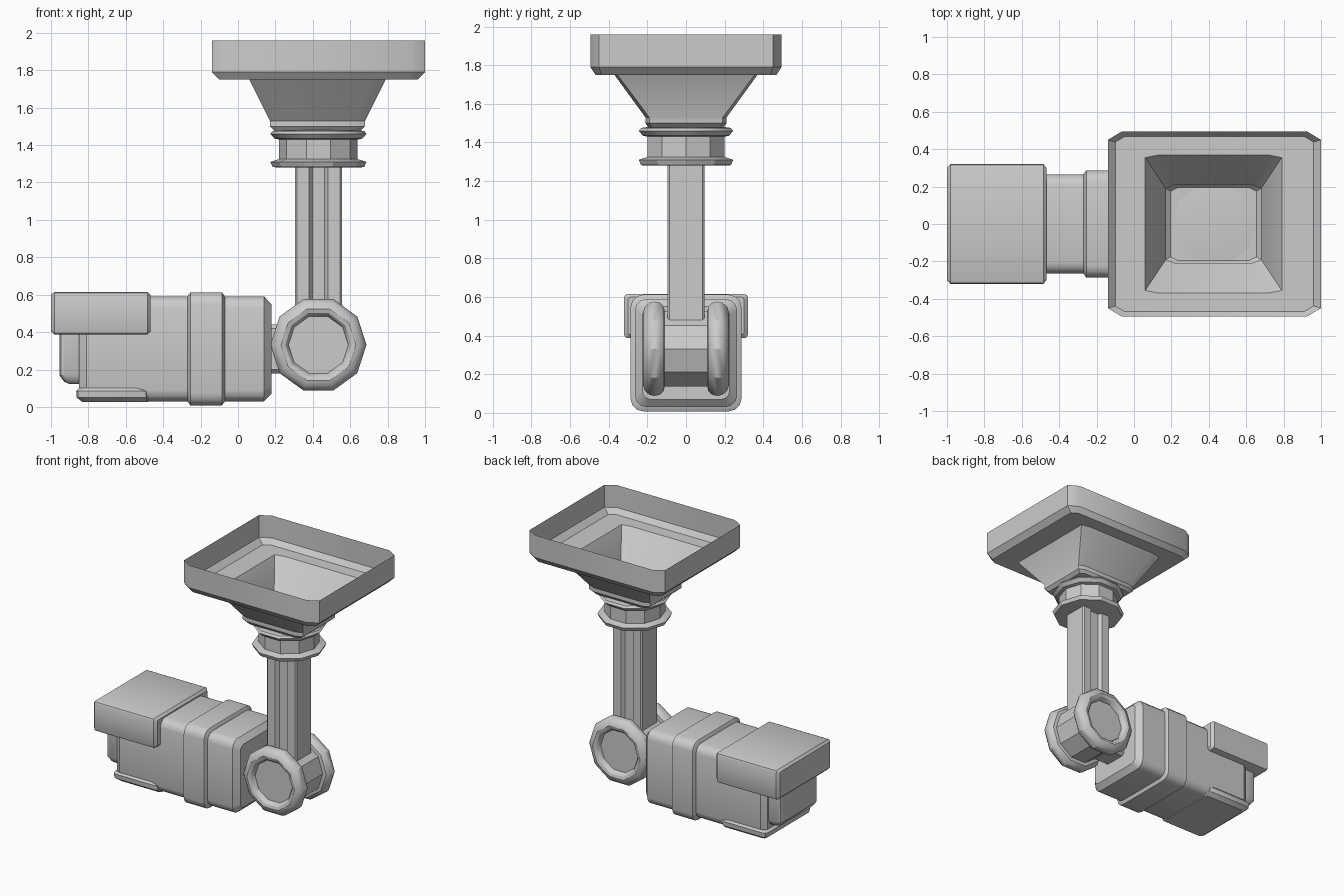
import bpy, bmesh, math
from mathutils import Vector

if "Cube" in bpy.data.objects:
    bpy.data.objects.remove(bpy.data.objects["Cube"])

CX = 0.43            # axis of mount, pole and hinge
HZ = 0.332           # hinge height


def loft(name, rings, cap_start=True, cap_end=True):
    """Skin a list of equal-length point rings."""
    bm = bmesh.new()
    vs = [[bm.verts.new(p) for p in ring] for ring in rings]
    n = len(vs[0])
    for a, b in zip(vs, vs[1:]):
        for i in range(n):
            j = (i + 1) % n
            bm.faces.new((a[i], a[j], b[j], b[i]))
    if cap_start:
        bm.faces.new(vs[0][::-1])
    if cap_end:
        bm.faces.new(vs[-1])
    bmesh.ops.recalc_face_normals(bm, faces=bm.faces[:])
    me = bpy.data.meshes.new(name)
    bm.to_mesh(me)
    bm.free()
    ob = bpy.data.objects.new(name, me)
    bpy.context.collection.objects.link(ob)
    bpy.ops.object.select_all(action='DESELECT')
    ob.select_set(True)
    bpy.context.view_layer.objects.active = ob
    bpy.ops.object.shade_smooth_by_angle(angle=math.radians(32))
    return ob


def corner_rect(hu, hv, cu, cv, seg=1):
    """Rectangle outline with cut (seg=1) or rounded corners."""
    pts = []
    for k, (su, sv) in enumerate(((1, 1), (-1, 1), (-1, -1), (1, -1))):
        for i in range(seg + 1):
            a = math.pi / 2 * (k + i / seg)
            pts.append((su * (hu - cu) + cu * math.cos(a),
                        sv * (hv - cv) + cv * math.sin(a)))
    return pts


def along_x(x, hy, z0, z1, c, seg=3):
    zc, hz = (z0 + z1) / 2, (z1 - z0) / 2
    return [Vector((x, u, zc + v)) for u, v in corner_rect(hy, hz, c, c, seg)]


def along_z(z, x0, x1, hy, cu, cv, seg=1):
    xc, hx = (x0 + x1) / 2, (x1 - x0) / 2
    return [Vector((xc + u, v, z)) for u, v in corner_rect(hx, hy, cu, cv, seg)]


def decagon(r, t, axis, side=1):
    pts = []
    for i in range(10):
        a = math.tau * i / 10
        c, s = r * math.cos(a), r * math.sin(a)
        pts.append(Vector((CX + c, s, t)) if axis == 'z'
                   else Vector((CX + c, t * side, HZ + s)))
    return pts


# Ceiling mount: open tray and funnel in one sheet
loft("ceiling_mount", [
    along_z(1.96, -0.14, 1.00, 0.495, 0.075, 0.045),
    along_z(1.79, -0.14, 1.00, 0.495, 0.075, 0.045),
    along_z(1.75, -0.10, 0.96, 0.468, 0.05, 0.03),
    along_z(1.75, 0.06, 0.79, 0.37, 0.075, 0.015),
    along_z(1.53, 0.17, 0.68, 0.21, 0.05, 0.02),
    along_z(1.50, 0.17, 0.68, 0.21, 0.05, 0.02),
    along_z(1.478, 0.195, 0.655, 0.195, 0.04, 0.02),
], cap_start=False)

# Flanged collar below the funnel
loft("collar", [decagon(r, z, 'z') for r, z in (
    (0.22, 1.28), (0.245, 1.283), (0.257, 1.31), (0.21, 1.325), (0.21, 1.43),
    (0.235, 1.435), (0.257, 1.46), (0.245, 1.475), (0.21, 1.48))])

# Pole with a groove on front and back
half = [(0.125, -0.085), (0.125, 0.085), (0.115, 0.095), (0.051, 0.095),
        (0.033, 0.07)]
section = half[1:] + [(-x, y) for x, y in reversed(half[1:])]
section += [(-x, -y) for x, y in section]
loft("pole", [[Vector((CX + x, y, z)) for x, y in section]
              for z in (0.45, 1.29)])

# Hinge drum with a dished wheel on either side
loft("hinge_drum", [decagon(0.205, y, 'y') for y in (-0.13, 0.13)])
for label, side in (("front", -1), ("back", 1)):
    loft(label + "_hinge_wheel", [decagon(r, y, 'y', side) for r, y in (
        (0.16, 0.18), (0.165, 0.20), (0.178, 0.215), (0.20, 0.222),
        (0.228, 0.213), (0.25, 0.19), (0.257, 0.165), (0.25, 0.135),
        (0.23, 0.115), (0.20, 0.11))])

# Neck joining the hinge to the camera
loft("neck", [along_x(x, 0.10, 0.18, 0.44, 0.02, 1) for x in (0.15, 0.36)])

# Camera housing
loft("camera_body", [
    along_x(-0.85, 0.235, 0.06, 0.56, 0.04),
    along_x(-0.81, 0.265, 0.03, 0.59, 0.06),
    along_x(0.14, 0.265, 0.03, 0.59, 0.06),
    along_x(0.178, 0.225, 0.07, 0.55, 0.04)])

# Raised band around the housing
loft("body_band", [
    along_x(-0.27, 0.265, 0.03, 0.59, 0.06),
    along_x(-0.255, 0.287, 0.008, 0.612, 0.065),
    along_x(-0.085, 0.287, 0.008, 0.612, 0.065),
    along_x(-0.07, 0.265, 0.03, 0.59, 0.06)])

# Sun hood over the lens end
loft("sun_hood", [
    along_x(-1.0, 0.30, 0.405, 0.60, 0.012, 2),
    along_x(-0.982, 0.32, 0.387, 0.615, 0.018, 2),
    along_x(-0.485, 0.32, 0.387, 0.615, 0.018, 2),
    along_x(-0.467, 0.30, 0.405, 0.60, 0.012, 2)])

# Lens block under the hood
loft("lens_block", [
    along_z(0.122, -0.90, -0.78, 0.19, 0.02, 0.02, 2),
    along_z(0.135, -0.93, -0.78, 0.21, 0.03, 0.03, 2),
    along_z(0.17, -0.955, -0.78, 0.225, 0.03, 0.03, 2),
    along_z(0.42, -0.955, -0.78, 0.225, 0.03, 0.03, 2)])

# Lower lip wrapped around the front of the housing
loft("lower_lip", [
    along_z(0.025, -0.83, -0.48, 0.24, 0.02, 0.02, 2),
    along_z(0.05, -0.862, -0.48, 0.272, 0.03, 0.03, 2),
    along_z(0.085, -0.865, -0.485, 0.276, 0.03, 0.03, 2),
    along_z(0.10, -0.85, -0.51, 0.265, 0.03, 0.03, 2)])
